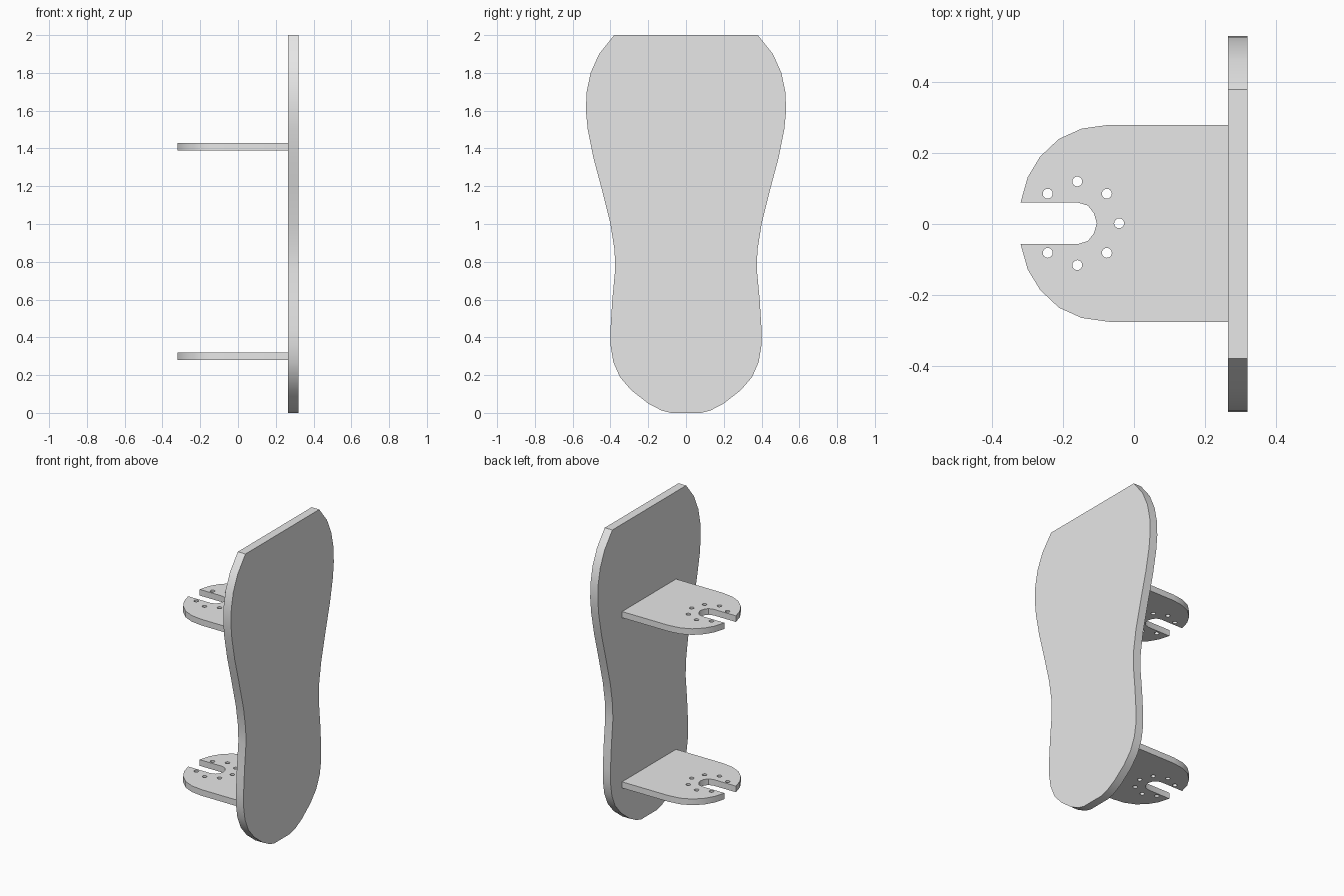
import bpy, bmesh, math
from mathutils import Vector

if "Cube" in bpy.data.objects:
    bpy.data.objects.remove(bpy.data.objects["Cube"], do_unlink=True)

grey = bpy.data.materials.new("light_grey")
grey.use_nodes = True
colour = (0.8, 0.8, 0.8, 1)
grey.diffuse_color = colour
grey.node_tree.nodes["Principled BSDF"].inputs["Base Color"].default_value = colour


def mirrored(half):
    """Close a half outline by mirroring its first coordinate."""
    return half + [(-a, b) for a, b in reversed(half)]


def slab(name, loops, to_3d, push):
    """Fill an outline with optional hole loops, then extrude it by push."""
    bm = bmesh.new()
    for loop in loops:
        verts = [bm.verts.new(to_3d(a, b)) for a, b in loop]
        for i, v in enumerate(verts):
            bm.edges.new((v, verts[i - 1]))
    if len(loops) == 1:
        bm.faces.new(list(bm.verts))
    else:
        bmesh.ops.triangle_fill(bm, edges=bm.edges[:], use_beauty=True)
    ext = bmesh.ops.extrude_face_region(bm, geom=bm.faces[:], use_keep_orig=True)
    moved = [g for g in ext["geom"] if isinstance(g, bmesh.types.BMVert)]
    bmesh.ops.translate(bm, verts=moved, vec=Vector(push))
    bmesh.ops.recalc_face_normals(bm, faces=bm.faces[:])
    mesh = bpy.data.meshes.new(name)
    bm.to_mesh(mesh)
    bm.free()
    mesh.materials.append(grey)
    obj = bpy.data.objects.new(name, mesh)
    bpy.context.collection.objects.link(obj)
    bpy.ops.object.select_all(action='DESELECT')
    obj.select_set(True)
    bpy.context.view_layer.objects.active = obj
    bpy.ops.object.shade_smooth_by_angle(angle=math.radians(30))
    return obj


# Upright waisted panel, half outline from bottom to top as (y, z)
panel_half = [(0.08, 0), (0.13, 0.013), (0.20, 0.05), (0.29, 0.12), (0.35, 0.19),
              (0.385, 0.27), (0.40, 0.36), (0.40, 0.44), (0.39, 0.60), (0.375, 0.76),
              (0.378, 0.86), (0.40, 1.0), (0.45, 1.2), (0.49, 1.35), (0.52, 1.5),
              (0.53, 1.6), (0.526, 1.7), (0.505, 1.8), (0.46, 1.9), (0.38, 2.0)]
slab("panel", [mirrored(panel_half)], lambda a, b: (0.265, a, b), (0.055, 0, 0))

# Slotted bracket, half outline from the panel to the slot's end as (y, x)
bracket_half = [(0.278, 0.265), (0.278, -0.07), (0.267, -0.148), (0.238, -0.212),
                (0.188, -0.265), (0.13, -0.30), (0.059, -0.32), (0.059, -0.16),
                (0.05, -0.13), (0.028, -0.113)]
outline = bracket_half + [(0, -0.105)] + [(-a, b) for a, b in reversed(bracket_half)]

# Ring of bolt holes around the slot
holes = []
for k in range(-3, 4):
    t = k * math.pi / 4
    cy, cx = 0.118 * math.sin(t), -0.16 + 0.118 * math.cos(t)
    holes.append([(cy + 0.014 * math.sin(s * math.pi / 8),
                   cx + 0.014 * math.cos(s * math.pi / 8)) for s in range(16)])

for name, z in (("lower_bracket", 0.28), ("upper_bracket", 1.39)):
    slab(name, [outline] + holes, lambda a, b: (b, a + 0.002, z), (0, 0, 0.04))
